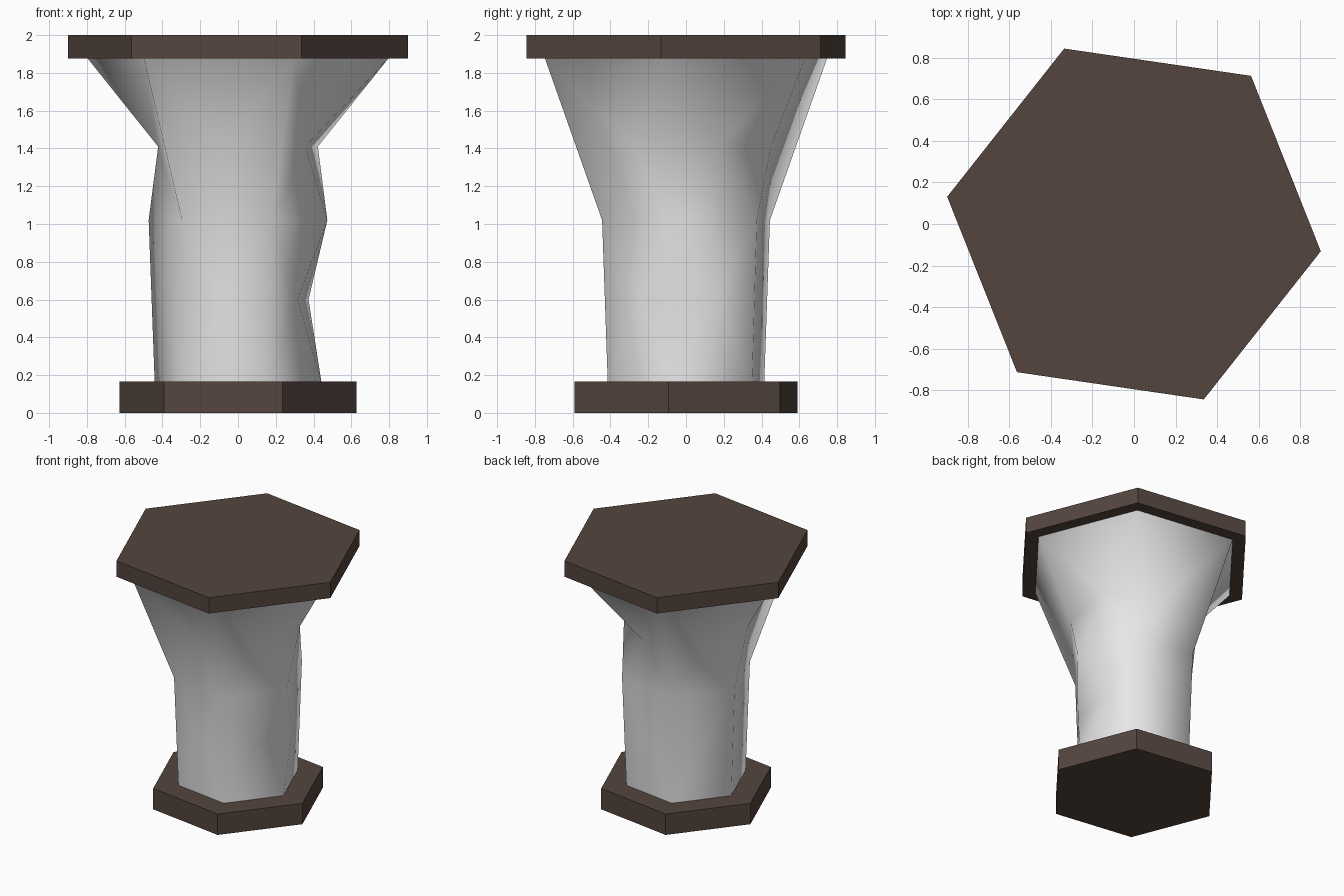
import bpy, bmesh, math

if "Cube" in bpy.data.objects:
    bpy.data.objects.remove(bpy.data.objects["Cube"])

ROT = math.radians(-8.3)   # the hexagons are all turned by this angle


def material(name, rgb):
    m = bpy.data.materials.new(name)
    m.diffuse_color = (*rgb, 1)
    m.use_nodes = True
    m.node_tree.nodes["Principled BSDF"].inputs["Base Color"].default_value = m.diffuse_color
    return m


def ring(bm, z, r, half=False):
    """Six vertices; half=True places them between the corners."""
    a0 = ROT + (math.pi / 6 if half else 0)
    return [bm.verts.new((r * math.cos(a0 + i * math.pi / 3),
                          r * math.sin(a0 + i * math.pi / 3), z)) for i in range(6)]


def finish(bm, name, mat):
    me = bpy.data.meshes.new(name)
    bm.to_mesh(me)
    bm.free()
    me.materials.append(mat)
    ob = bpy.data.objects.new(name, me)
    bpy.context.collection.objects.link(ob)
    return ob


def slab(name, z0, z1, r, mat):
    bm = bmesh.new()
    lo, hi = ring(bm, z0, r), ring(bm, z1, r)
    bm.faces.new(lo[::-1])
    bm.faces.new(hi)
    for i in range(6):
        j = (i + 1) % 6
        bm.faces.new((lo[i], lo[j], hi[j], hi[i]))
    finish(bm, name, mat)


wood = material("dark brown", (0.09, 0.06, 0.049))
stone = material("pale grey", (0.8, 0.8, 0.8))

# Base and top slabs
slab("base_slab", 0.0, 0.165, 0.634, wood)
slab("top_slab", 1.875, 2.0, 0.909, wood)

# Column: corner rings alternating with mid-side rings
bm = bmesh.new()
bottom = ring(bm, 0.165, 0.446)
low_mid = ring(bm, 0.60, 0.402, True)
waist = ring(bm, 1.02, 0.478)
high_mid = ring(bm, 1.41, 0.455, True)
top = ring(bm, 1.875, 0.803)


def corner(lo, mid, hi, i, chipped):
    """Diamond around corner i: chipped inwards or kept as a straight edge."""
    l, r = mid[i - 1], mid[i]
    if chipped:
        bm.faces.new((lo[i], r, l))
        bm.faces.new((l, r, hi[i]))
    else:
        bm.faces.new((lo[i], hi[i], l))
        bm.faces.new((lo[i], r, hi[i]))


for i in range(6):
    j = (i + 1) % 6
    corner(bottom, low_mid, waist, i, i == 0)
    corner(waist, high_mid, top, i, i in (0, 1, 3))
    bm.faces.new((bottom[i], bottom[j], low_mid[i]))
    bm.faces.new((low_mid[i], waist[j], waist[i]))
    bm.faces.new((waist[i], waist[j], high_mid[i]))
    bm.faces.new((high_mid[i], top[j], top[i]))
for f in bm.faces:
    f.smooth = True
finish(bm, "column", stone)
